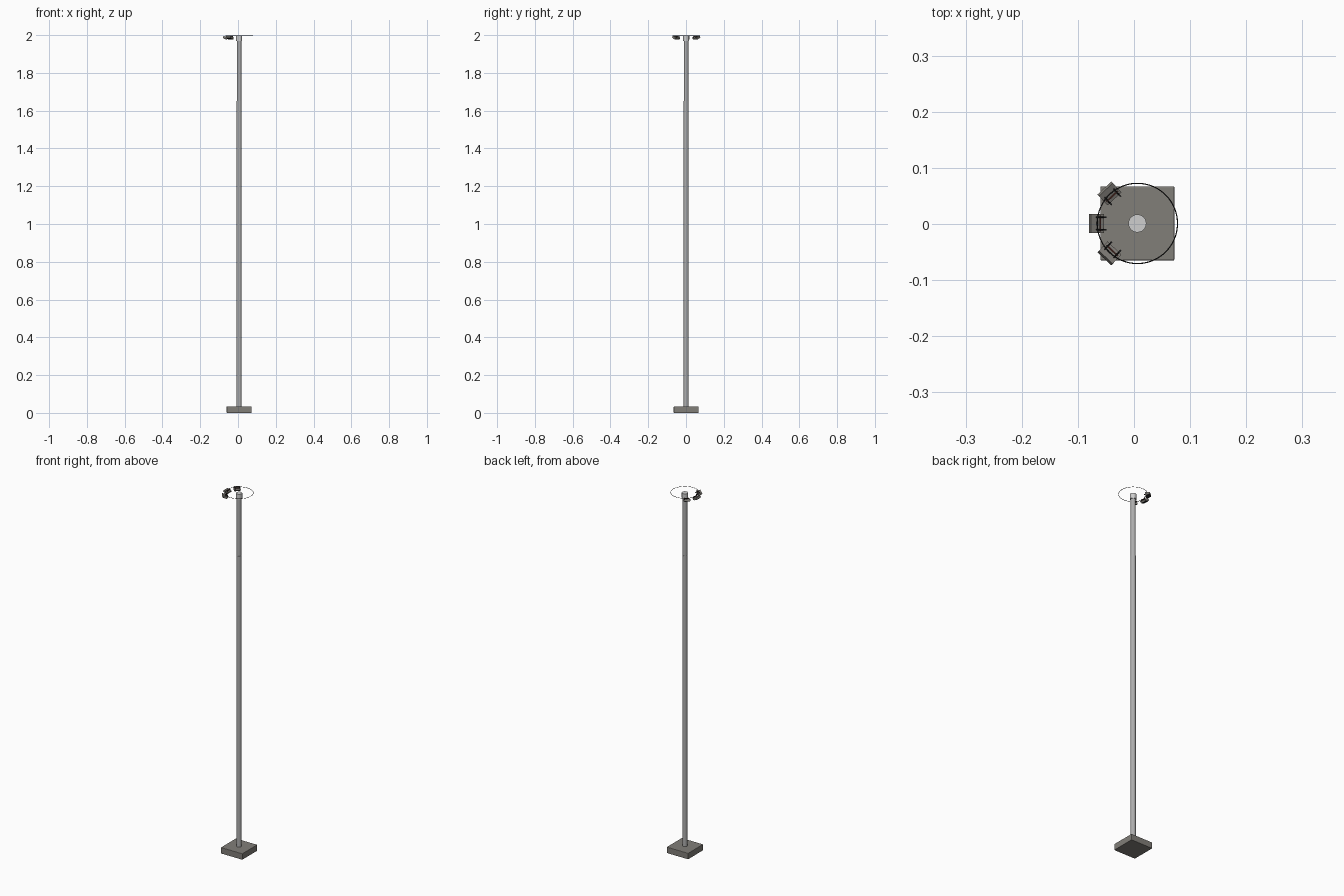
import bpy, math
from mathutils import Matrix, Vector

if "Cube" in bpy.data.objects:
    bpy.data.objects.remove(bpy.data.objects["Cube"])

CX, CY = 0.006, 0.001


def mat(name, c):
    m = bpy.data.materials.new(name)
    m.diffuse_color = (*c, 1)
    m.use_nodes = True
    m.node_tree.nodes["Principled BSDF"].inputs["Base Color"].default_value = m.diffuse_color
    return m


GREY = mat("warm grey", (0.22, 0.21, 0.19))
STEEL = mat("steel grey", (0.42, 0.42, 0.42))
PALE = mat("pale cap", (0.62, 0.62, 0.62))
BLACK = mat("black", (0.015, 0.015, 0.015))
BROWN = mat("dark red brown", (0.06, 0.02, 0.015))


def finish(name, m, smooth=False):
    o = bpy.context.object
    o.name = name
    o.data.materials.append(m)
    if smooth:
        bpy.ops.object.shade_smooth_by_angle(angle=math.radians(40))
    return o


def cyl(name, r, z0, z1, m):
    bpy.ops.mesh.primitive_cylinder_add(vertices=24, radius=r, depth=z1 - z0,
                                        location=(CX, CY, (z0 + z1) / 2))
    return finish(name, m, True)


def box(name, size, m, matrix):
    bpy.ops.mesh.primitive_cube_add(size=1)
    o = finish(name, m)
    o.data.transform(matrix @ Matrix.Diagonal((*size, 1)))
    return o


def torus(name, R, r, m, matrix, seg=64):
    bpy.ops.mesh.primitive_torus_add(major_radius=R, minor_radius=r,
                                     major_segments=seg, minor_segments=8)
    o = finish(name, m, True)
    o.data.transform(matrix)
    return o


# square foot with a softened edge
foot = box("base", (0.132, 0.132, 0.034), GREY, Matrix.Translation((CX, CY, 0.017)))
bev = foot.modifiers.new("edge", 'BEVEL')
bev.width, bev.segments = 0.002, 2

# pole in two sections, with a collar and a cap
cyl("pole_lower", 0.0130, 0.033, 1.65, STEEL)
cyl("pole_upper", 0.0122, 1.64, 1.975, STEEL)
cyl("pole_cap", 0.0160, 1.968, 1.996, PALE)

# thin hoop around the top
torus("hoop", 0.0715, 0.001, BLACK, Matrix.Translation((CX, CY, 1.997)), 96)

# three small tilted heads hanging on the hoop
for i, deg in enumerate((133, 180, 227)):
    F = (Matrix.Translation((CX, CY, 1.987))
         @ Matrix.Rotation(math.radians(deg), 4, 'Z'))
    tilt = F @ Matrix.Translation((0.073, 0, 0)) @ Matrix.Rotation(math.radians(-25), 4, 'Y')
    box(f"head_{i}", (0.025, 0.034, 0.009), GREY, tilt)
    box(f"head_plate_{i}", (0.022, 0.028, 0.003), BLACK,
        tilt @ Matrix.Translation((0, 0, -0.006)))
    # clamp bar with two loops around the hoop
    box(f"clamp_bar_{i}", (0.003, 0.028, 0.004), BROWN,
        F @ Matrix.Translation((0.066, 0, 0.007)))
    for s in (-1, 1):
        L = (F @ Matrix.Translation((0.067, s * 0.011, 0.005))
             @ Matrix.Rotation(math.pi / 2, 4, 'X'))
        torus(f"clamp_loop_{i}_{s}", 0.006, 0.0012, BLACK, L, 20)
        box(f"clamp_arm_{i}_{s}", (0.018, 0.003, 0.003), BLACK,
            F @ Matrix.Translation((0.064, s * 0.011, -0.002)))
